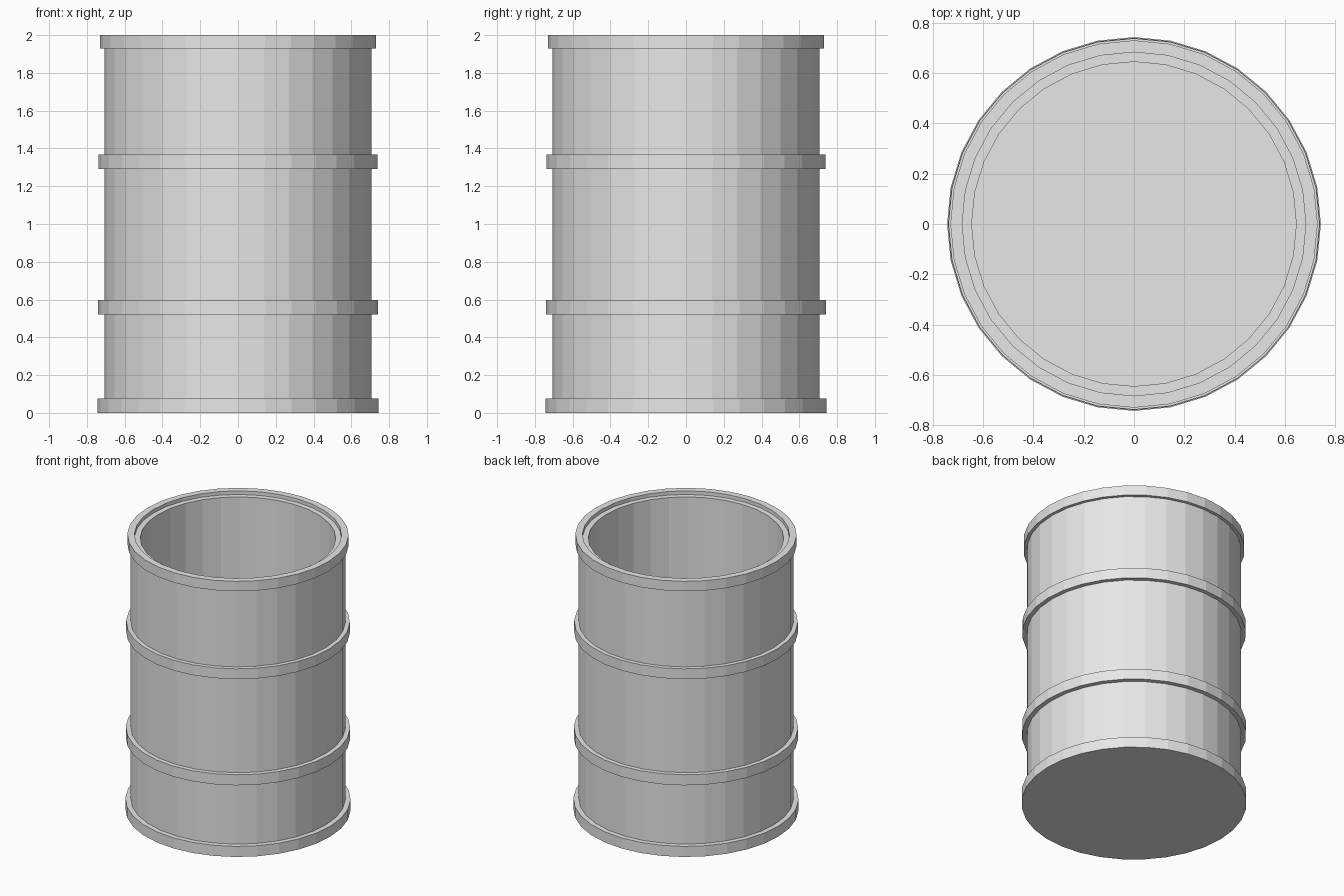
import bpy
import bmesh
from math import cos, sin, tau

SIDES = 32

cube = bpy.data.objects.get("Cube")
if cube:
    bpy.data.objects.remove(cube, do_unlink=True)

grey = bpy.data.materials.new("light grey metal")
grey.use_nodes = True
grey.diffuse_color = (0.8, 0.8, 0.8, 1)
grey.node_tree.nodes["Principled BSDF"].inputs["Base Color"].default_value = grey.diffuse_color


def lathe(name, profile, closed):
    """Turn (radius, z) points around z; an open profile gets caps at both ends."""
    bm = bmesh.new()
    rings = [[bm.verts.new((r * cos(tau * i / SIDES), r * sin(tau * i / SIDES), z))
              for i in range(SIDES)] for r, z in profile]
    pairs = list(zip(rings, rings[1:]))
    if closed:
        pairs.append((rings[-1], rings[0]))
    else:
        bm.faces.new(rings[0])
        bm.faces.new(rings[-1])
    for low, high in pairs:
        for i in range(SIDES):
            j = (i + 1) % SIDES
            bm.faces.new((low[i], low[j], high[j], high[i]))
    bmesh.ops.recalc_face_normals(bm, faces=bm.faces)
    mesh = bpy.data.meshes.new(name)
    bm.to_mesh(mesh)
    bm.free()
    mesh.materials.append(grey)
    obj = bpy.data.objects.new(name, mesh)
    bpy.context.collection.objects.link(obj)
    return obj


def hoop(name, inner, outer, bottom, top):
    return lathe(name, [(inner, bottom), (outer, bottom), (outer, top), (inner, top)], True)


# Hollow drum with base flange, outer wall, inner ledge, inner wall and floor
lathe("barrel_body", [(0.743, 0), (0.743, 0.077), (0.708, 0.077), (0.708, 1.974),
                      (0.645, 1.974), (0.645, 0.065)], False)

# Raised bands and top rim
hoop("lower_band", 0.7, 0.74, 0.52, 0.597)
hoop("upper_band", 0.7, 0.738, 1.292, 1.367)
hoop("top_rim", 0.683, 0.73, 1.928, 2.0)
